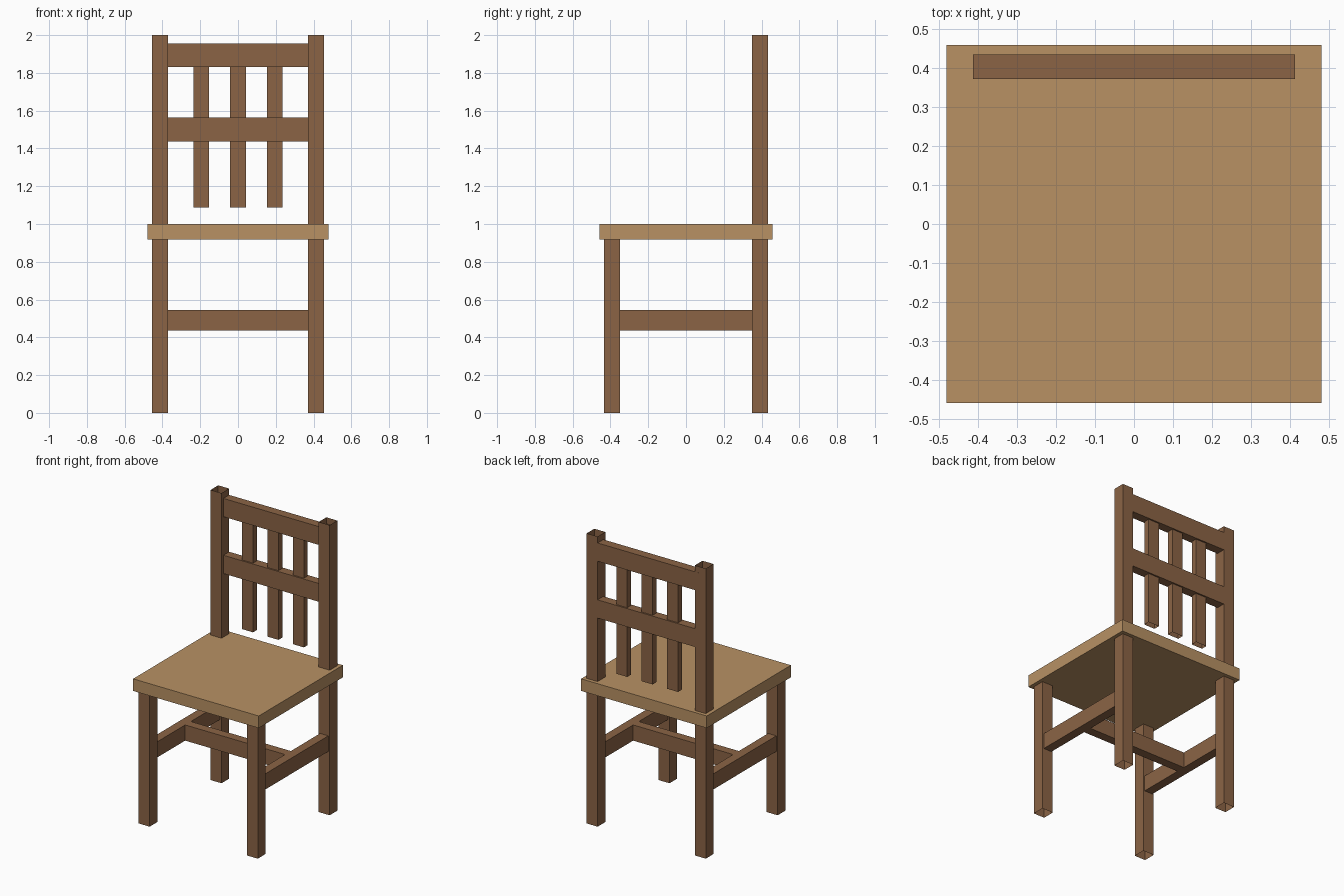
import bpy
import bmesh
from mathutils import Vector

if "Cube" in bpy.data.objects:
    bpy.data.objects.remove(bpy.data.objects["Cube"])


def material(name, rgb):
    m = bpy.data.materials.new(name)
    m.diffuse_color = (*rgb, 1)
    m.use_nodes = True
    m.node_tree.nodes["Principled BSDF"].inputs["Base Color"].default_value = m.diffuse_color
    return m


FRAME = material("brown wood", (0.258, 0.127, 0.060))
SEAT = material("tan wood", (0.479, 0.283, 0.127))


def bar(name, centre, size, mat, open_axis=None):
    """Box given by centre and size; open_axis leaves both ends of that axis uncapped."""
    bm = bmesh.new()
    bmesh.ops.create_cube(bm, size=1)
    if open_axis is not None:
        ends = [f for f in bm.faces if abs(f.normal[open_axis]) > 0.9]
        bmesh.ops.delete(bm, geom=ends, context='FACES_ONLY')
    bmesh.ops.scale(bm, vec=Vector(size), verts=bm.verts)
    mesh = bpy.data.meshes.new(name)
    bm.to_mesh(mesh)
    bm.free()
    mesh.materials.append(mat)
    ob = bpy.data.objects.new(name, mesh)
    ob.location = centre
    bpy.context.collection.objects.link(ob)
    return ob


LEG = 0.0833            # square leg section
THIN = 0.0625           # rail and stretcher thickness
LX, LY = 0.4125, 0.3917  # leg centres
RAIL_Y = 0.4022         # rails sit flush with the back of the posts
STR_Z, STR_H = 0.491, 0.108

# Seat slab
bar("seat", (0, 0, 0.9583), (0.9583, 0.9167, 0.0833), SEAT)

# Legs, back posts and side stretchers
for side, s in (("left", -1), ("right", 1)):
    bar(f"front_leg_{side}", (s * LX, -LY, 0.4585), (LEG, LEG, 0.917), FRAME, 2)
    bar(f"back_post_{side}", (s * LX, LY, 1.0), (LEG, LEG, 2.0), FRAME, 2)
    bar(f"side_stretcher_{side}", (s * LX, 0, STR_Z), (THIN, 2 * LY, STR_H), FRAME, 1)

# Cross stretcher joining the side stretchers
bar("cross_stretcher", (0, 0, STR_Z), (2 * LX, THIN, STR_H), FRAME, 0)

# Backrest rails
for name, z in (("top_rail", 1.893), ("middle_rail", 1.501)):
    bar(name, (0, RAIL_Y, z), (2 * LX, THIN, 0.126), FRAME, 0)

# Backrest slats, hanging below the middle rail
for i in (-1, 0, 1):
    bar(f"back_slat_{i + 2}", (i * 0.194, RAIL_Y, 1.49), (LEG, 0.0417, 0.806), FRAME, 2)
